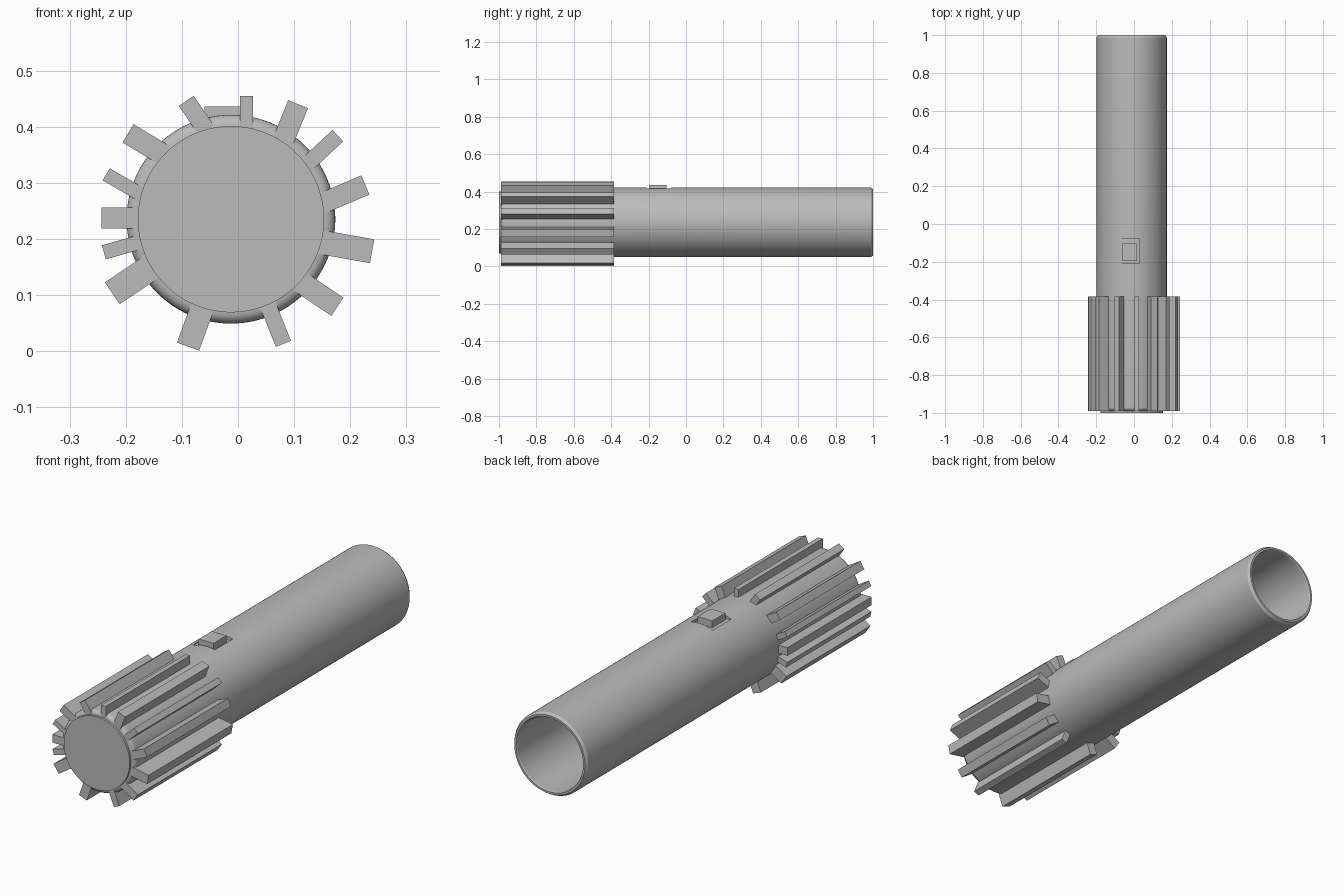
import bpy, bmesh, math
from mathutils import Matrix, Vector

cube = bpy.data.objects.get("Cube")
if cube:
    bpy.data.objects.remove(cube, do_unlink=True)

CX, CZ = -0.0125, 0.235   # tube axis
R, R_CAP, R_IN = 0.186, 0.166, 0.166

grey = bpy.data.materials.new("plain grey")
grey.use_nodes = True
colour = (0.5, 0.5, 0.5, 1)
grey.diffuse_color = colour
grey.node_tree.nodes["Principled BSDF"].inputs["Base Color"].default_value = colour


def add_object(name, bm):
    bmesh.ops.recalc_face_normals(bm, faces=bm.faces)
    mesh = bpy.data.meshes.new(name)
    bm.to_mesh(mesh)
    bm.free()
    mesh.materials.append(grey)
    obj = bpy.data.objects.new(name, mesh)
    bpy.context.collection.objects.link(obj)
    return obj


def box(name, size, centre, turn=0.0):
    bm = bmesh.new()
    matrix = (Matrix.Translation(centre) @ Matrix.Rotation(-turn, 4, 'Y')
              @ Matrix.Diagonal((*size, 1)))
    bmesh.ops.create_cube(bm, size=1, matrix=matrix)
    return add_object(name, bm)


def lathe(name, profile, steps=96):
    """Spin (radius, y) points round the tube axis."""
    bm = bmesh.new()
    verts = [bm.verts.new((CX + r, y, CZ)) for r, y in profile]
    edges = [bm.edges.new(pair) for pair in zip(verts, verts[1:])]
    bmesh.ops.spin(bm, geom=verts + edges, cent=(CX, 0, CZ), axis=(0, 1, 0),
                   angle=math.tau, steps=steps, use_merge=False)
    bmesh.ops.remove_doubles(bm, verts=bm.verts, dist=1e-5)
    return add_object(name, bm)


# Hollow tube: closed and rounded at the front, open with a bevelled rim behind
fillet = R - R_CAP
profile = [(0, -1), (R_CAP, -1)]
for i in range(7):
    a = i / 6 * math.pi / 2
    profile.append((R_CAP + fillet * math.sin(a), -0.97 - fillet * math.cos(a)))
profile += [(R, 0.988), (0.178, 1), (R_IN + 0.003, 1), (R_IN, 0.995),
            (R_IN, -0.96), (0, -0.96)]
tube = lathe("tube", profile)

# Rectangular pocket for the button
pocket = box("pocket_cutter", (0.11, 0.13, 0.1), (-0.025, -0.145, 0.455))
pocket.hide_render = True
pocket.hide_set(True)
cut = tube.modifiers.new("pocket", 'BOOLEAN')
cut.operation = 'DIFFERENCE'
cut.solver = 'EXACT'
cut.object = pocket
bpy.context.view_layer.objects.active = tube
tube.select_set(True)
bpy.ops.object.modifier_apply(modifier=cut.name)
bpy.data.objects.remove(pocket, do_unlink=True)
bpy.ops.object.shade_smooth_by_angle(angle=math.radians(30))

# Button standing in the pocket
box("button", (0.074, 0.094, 0.036), (-0.023, -0.15, 0.418))

# Uneven grip fins: x and z of the outer end's middle, outward angle, width
FINS = [
    (0.015, 0.455, 90, 0.023), (0.107, 0.44, 68, 0.038),
    (0.178, 0.384, 43, 0.028), (0.227, 0.296, 23, 0.037),
    (0.239, 0.178, -10, 0.043), (0.177, 0.079, -34, 0.039),
    (0.081, 0.013, -68, 0.029), (-0.089, 0.008, -110, 0.042),
    (-0.224, 0.103, -146, 0.047), (-0.239, 0.176, -164, 0.026),
    (-0.243, 0.237, 180, 0.037), (-0.235, 0.315, 150, 0.025),
    (-0.196, 0.388, 149, 0.038), (-0.092, 0.446, 124, 0.032),
]
Y0, Y1 = -0.99, -0.384
for n, (x, z, degrees, width) in enumerate(FINS, 1):
    angle = math.radians(degrees)
    out = Vector((math.cos(angle), 0, math.sin(angle)))
    length = math.hypot(x - CX, z - CZ) - R_CAP + 0.004
    centre = Vector((x, (Y0 + Y1) / 2, z)) - out * length / 2
    box(f"grip_fin_{n:02d}", (length, Y1 - Y0, width), centre, angle)
